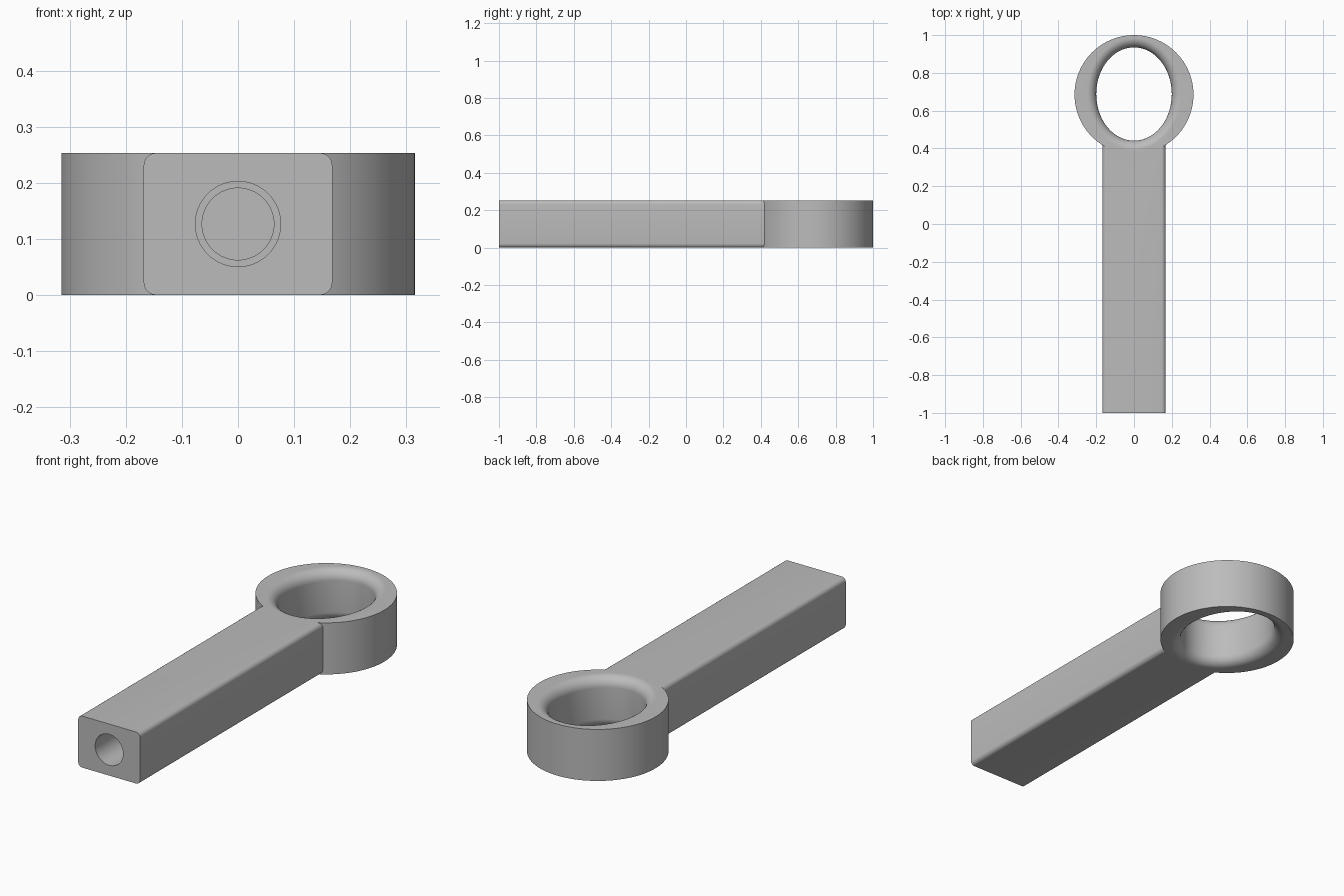
import bpy, bmesh, math
from mathutils import Matrix

default = bpy.data.objects.get("Cube")
if default:
    bpy.data.objects.remove(default, do_unlink=True)

HEIGHT = 0.253
RING_Y, RING_R = 0.685, 0.315
HOLE_X, HOLE_Y, FILLET = 0.2, 0.247, 0.05

grey = bpy.data.materials.new("plain grey")
grey.use_nodes = True
colour = (0.5, 0.5, 0.5, 1)
grey.diffuse_color = colour
grey.node_tree.nodes["Principled BSDF"].inputs["Base Color"].default_value = colour


def add_object(name, bm):
    bmesh.ops.recalc_face_normals(bm, faces=bm.faces)
    mesh = bpy.data.meshes.new(name)
    bm.to_mesh(mesh)
    bm.free()
    mesh.materials.append(grey)
    obj = bpy.data.objects.new(name, mesh)
    bpy.context.collection.objects.link(obj)
    return obj


def lathe(name, profile, matrix, rx=0.0, ry=0.0, sides=96):
    """Closed solid from (offset, z) rows around an ellipse of radii rx, ry."""
    bm = bmesh.new()
    angles = [2 * math.pi * i / sides for i in range(sides)]
    rows = [[bm.verts.new(((rx + o) * math.cos(a), (ry + o) * math.sin(a), z))
             for a in angles] for o, z in profile]
    for low, high in zip(rows, rows[1:]):
        for i in range(sides):
            j = (i + 1) % sides
            bm.faces.new((low[i], low[j], high[j], high[i]))
    bm.faces.new(rows[0][::-1])
    bm.faces.new(rows[-1])
    bm.transform(matrix)
    return add_object(name, bm)


def combine(target, tool, operation):
    mod = target.modifiers.new(operation.title(), "BOOLEAN")
    mod.operation, mod.solver, mod.object = operation, "EXACT", tool
    bpy.context.view_layer.objects.active = target
    bpy.ops.object.modifier_apply(modifier=mod.name)
    bpy.data.objects.remove(tool, do_unlink=True)


# Shaft: bar with rounded long edges, running into the ring
bm = bmesh.new()
bmesh.ops.create_cube(bm, size=1)
bm.transform(Matrix.Translation((0, -0.2, HEIGHT / 2))
             @ Matrix.Diagonal((0.336, 1.6, HEIGHT, 1)))
long_edges = [e for e in bm.edges if abs(e.verts[0].co.y - e.verts[1].co.y) > 1]
bmesh.ops.bevel(bm, geom=long_edges, offset=0.022, segments=6, profile=0.5,
                affect="EDGES")
rod_end = add_object("rod_end", bm)

# Ring joined to the shaft
at_ring = Matrix.Translation((0, RING_Y, 0))
ring = lathe("ring", [(RING_R, 0), (RING_R, HEIGHT)], at_ring)
combine(rod_end, ring, "UNION")

# Oval eye with rounded rims at top and bottom
arc = [math.pi / 2 * i / 10 for i in range(11)]
upper = [(FILLET * (1 - math.cos(a)), HEIGHT - FILLET + FILLET * math.sin(a) + 0.0003)
         for a in arc]
upper.append((FILLET, HEIGHT + 0.1))
lower = [(o, HEIGHT - z) for o, z in reversed(upper)]
eye = lathe("eye_cutter", lower + upper, Matrix.Translation((0, RING_Y + 0.003, 0)),
            HOLE_X, HOLE_Y)
combine(rod_end, eye, "DIFFERENCE")

# Stepped blind bore in the end of the shaft
along_y = Matrix.Translation((0, -1, HEIGHT / 2)) @ Matrix.Rotation(-math.pi / 2, 4, "X")
bore = lathe("bore_cutter", [(0.076, -0.1), (0.076, 0.6), (0.064, 0.6), (0.064, 0.75)],
             along_y, sides=64)
combine(rod_end, bore, "DIFFERENCE")

# Smooth curved faces, keep real edges sharp
bpy.ops.object.select_all(action="DESELECT")
rod_end.select_set(True)
bpy.context.view_layer.objects.active = rod_end
bpy.ops.object.shade_smooth_by_angle(angle=math.radians(30))
